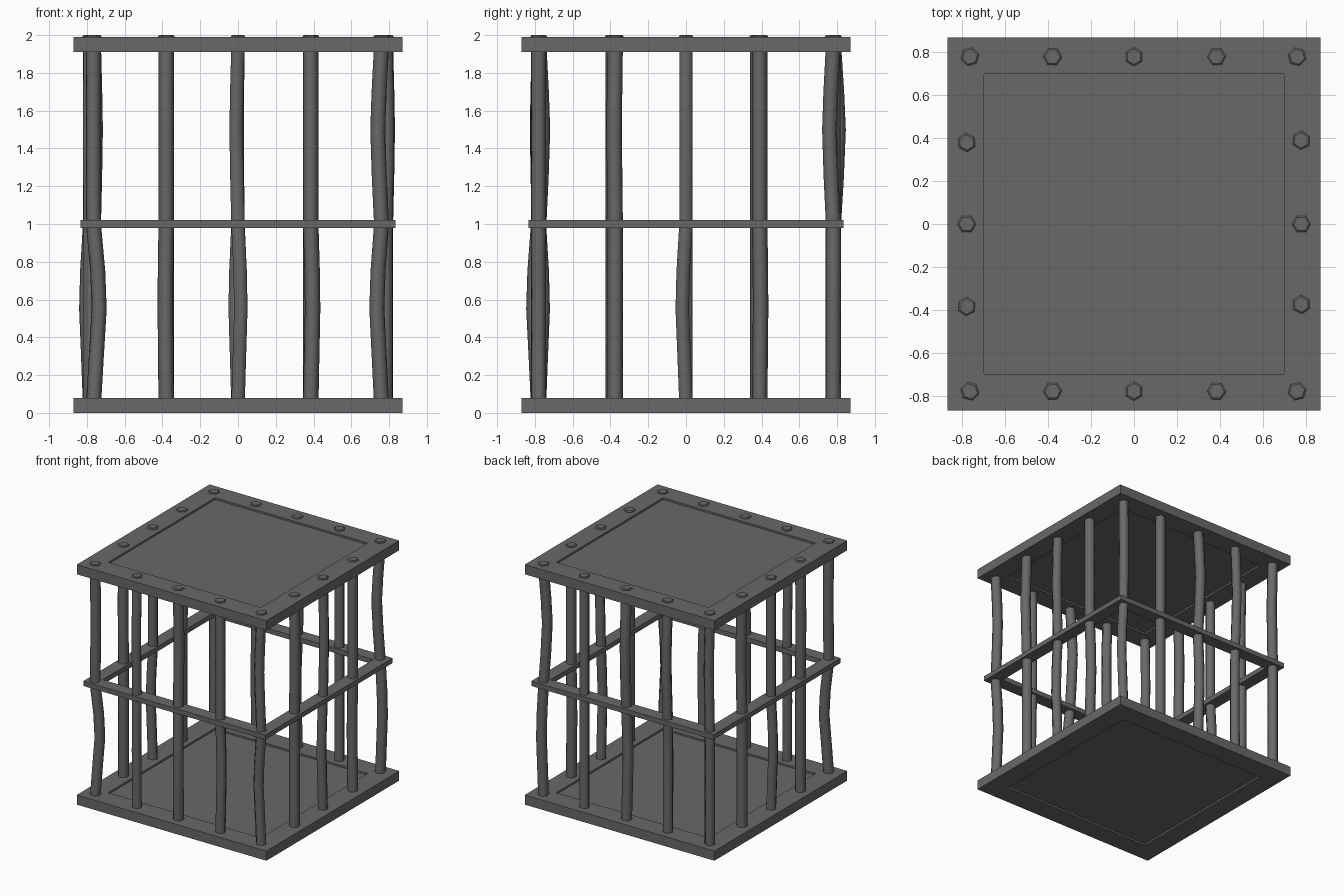
import bpy, bmesh, math

if "Cube" in bpy.data.objects:
    bpy.data.objects.remove(bpy.data.objects["Cube"])

iron = bpy.data.materials.new("dark iron")
iron.diffuse_color = (0.14, 0.14, 0.14, 1)
iron.use_nodes = True
iron.node_tree.nodes["Principled BSDF"].inputs["Base Color"].default_value = iron.diffuse_color


def finish(bm, name, smooth=False):
    bmesh.ops.recalc_face_normals(bm, faces=bm.faces)
    mesh = bpy.data.meshes.new(name)
    bm.to_mesh(mesh)
    bm.free()
    mesh.materials.append(iron)
    for p in mesh.polygons:
        p.use_smooth = smooth and len(p.vertices) == 4
    ob = bpy.data.objects.new(name, mesh)
    bpy.context.collection.objects.link(ob)
    return ob


def square_ring(name, outer, inner, z0, z1):
    """Square frame with an open middle."""
    bm = bmesh.new()
    loops = []
    for r, z in ((outer, z0), (outer, z1), (inner, z1), (inner, z0)):
        loops.append([bm.verts.new((x * r, y * r, z))
                      for x, y in ((-1, -1), (1, -1), (1, 1), (-1, 1))])
    for i in range(4):
        a, b = loops[i], loops[(i + 1) % 4]
        for j in range(4):
            k = (j + 1) % 4
            bm.faces.new((a[j], a[k], b[k], b[j]))
    finish(bm, name)


def panel(name, half, z0, z1):
    bm = bmesh.new()
    bmesh.ops.create_cube(bm, size=1)
    for v in bm.verts:
        v.co = (v.co.x * 2 * half, v.co.y * 2 * half, z0 + (v.co.z + 0.5) * (z1 - z0))
    finish(bm, name)


def hex_column(name, sections, turn, smooth):
    """Six-sided column lofted through (x, y, z, radius) sections."""
    bm = bmesh.new()
    loops = [[bm.verts.new((x + r * math.cos(turn + i * math.pi / 3),
                            y + r * math.sin(turn + i * math.pi / 3), z))
              for i in range(6)] for x, y, z, r in sections]
    for a, b in zip(loops, loops[1:]):
        for i in range(6):
            k = (i + 1) % 6
            bm.faces.new((a[i], a[k], b[k], b[i]))
    bm.faces.new(loops[0][::-1])
    bm.faces.new(loops[-1])
    finish(bm, name, smooth)


# floor and roof: thick frames with slightly recessed panels
for part, z in (("floor", 0.0), ("roof", 1.91)):
    square_ring(part + "_frame", 0.87, 0.70, z, z + 0.08)
    panel(part + "_panel", 0.702, z + 0.015, z + 0.065)

# middle band
square_ring("middle_band", 0.835, 0.73, 0.98, 1.02)

# bars: x, y, bend of lower half (dx, dy), bend of upper half (dx, dy)
bars = [
    (-.765, -.78, .03, .02, .00, .01),
    (-.38, -.78, -.005, .00, .00, -.01),
    (0, -.78, .015, -.025, -.01, .02),
    (.385, -.78, .01, .00, .00, .00),
    (.76, -.78, -.025, .00, -.02, .00),
    (-.765, .78, .00, .00, .01, .00),
    (-.38, .78, .00, -.005, .00, .02),
    (0, .78, -.015, .00, -.005, .025),
    (.385, .78, .00, .00, .00, .00),
    (.76, .78, .02, .00, -.02, -.02),
    (-.78, -.385, .00, .00, -.005, .00),
    (-.78, 0, -.02, .00, .00, .00),
    (-.78, .38, .00, .00, .01, .00),
    (.78, -.375, .00, .00, .01, -.005),
    (.78, 0, .00, -.02, .01, .00),
    (.78, .39, -.01, .005, .00, .00),
]
for n, (x, y, lx, ly, ux, uy) in enumerate(bars):
    path = []
    for z, low, up in ((.04, 0, 0), (.3, .5, 0), (.55, 1, 0), (.75, .75, 0), (1, 0, 0),
                       (1.25, 0, .6), (1.5, 0, 1), (1.7, 0, .65), (1.95, 0, 0)):
        path.append((x + lx * low + ux * up, y + ly * low + uy * up, z, 0.041))
    turn = math.atan2(y, x)
    hex_column(f"bar_{n + 1}", path, turn, True)
    # bolt head showing on the roof
    hex_column(f"bolt_{n + 1}", [(x, y, 1.97, .044), (x, y, 1.994, .044), (x, y, 2.0, .036)],
               turn, False)
